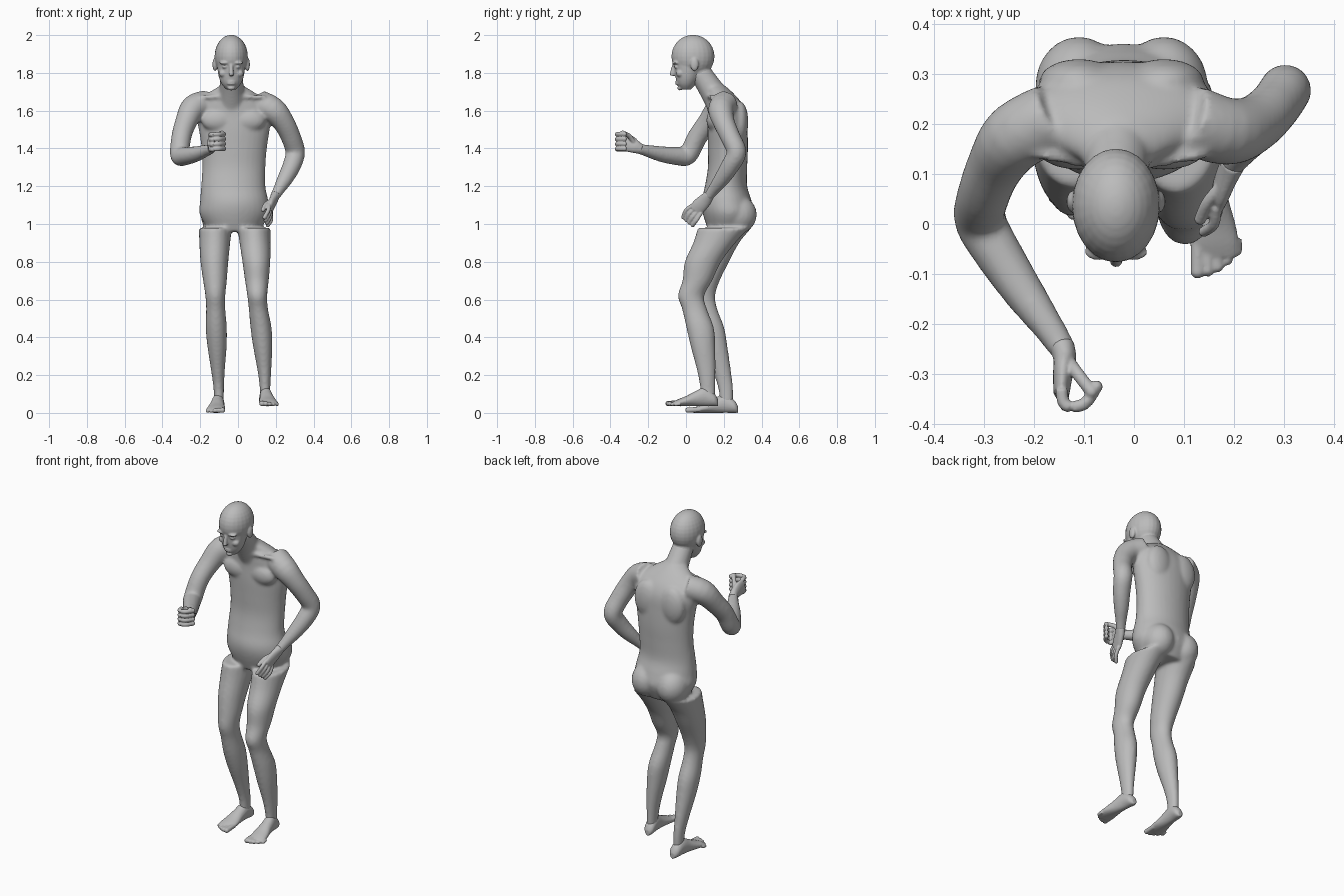
import bpy
import bmesh
import math
from mathutils import Vector, Matrix

default_cube = bpy.data.objects.get("Cube")
if default_cube:
    bpy.data.objects.remove(default_cube, do_unlink=True)

# One plain grey for the whole figure
GREY = (0.5, 0.5, 0.5, 1.0)
grey = bpy.data.materials.new("plain_grey")
grey.use_nodes = True
grey.diffuse_color = GREY
for node in grey.node_tree.nodes:
    if node.type == 'BSDF_PRINCIPLED':
        node.inputs["Base Color"].default_value = GREY

SIDES = (-1, 1)
TORSO_X = -0.025
HEAD_X = -0.036


def spline(points, steps):
    """Resample points with a smooth curve running through all of them."""
    result = []
    last = len(points) - 1
    for i in range(last):
        a, b = points[max(i - 1, 0)], points[i]
        c, d = points[i + 1], points[min(i + 2, last)]
        for s in range(steps):
            t = s / steps
            result.append(b + (c - a) * (t / 2)
                          + (a * 2 - b * 5 + c * 4 - d) * (t * t / 2)
                          + (b * 3 - a - c * 3 + d) * (t ** 3 / 2))
    result.append(points[last])
    return result


def loft(bm, points, axis=None, steps=4, sides=20):
    """Closed tube through (x, y, z, radius[, second radius]) rings."""
    points = [Vector(p if len(p) == 5 else (*p, p[3])) for p in points]
    path = spline(points, steps)
    centres = [Vector(p[:3]) for p in path]
    rings = []
    for i, p in enumerate(path):
        ahead = centres[min(i + 1, len(path) - 1)]
        behind = centres[max(i - 1, 0)]
        tangent = Vector(axis) if axis else (ahead - behind).normalized()
        u = Vector((1, 0, 0))
        u = (u - tangent * tangent.dot(u)).normalized()
        v = tangent.cross(u)
        ring = []
        for k in range(sides):
            angle = math.tau * k / sides
            offset = u * (p[3] * math.cos(angle)) + v * (p[4] * math.sin(angle))
            ring.append(bm.verts.new(centres[i] + offset))
        rings.append(ring)
    for low, high in zip(rings, rings[1:]):
        for k in range(sides):
            n = (k + 1) % sides
            bm.faces.new((low[k], low[n], high[n], high[k]))
    bm.faces.new(rings[0])
    bm.faces.new(rings[-1])


def blob(bm, centre, radii):
    """Ellipsoid."""
    matrix = Matrix.Translation(centre) @ Matrix.Diagonal((*radii, 1))
    bmesh.ops.create_uvsphere(bm, u_segments=24, v_segments=16, radius=1, matrix=matrix)


def digit(bm, points, radius):
    """Finger, thumb or toe with a rounded tip."""
    loft(bm, [(*p, radius) for p in points], sides=10)
    blob(bm, points[-1], (radius, radius, radius))


def finish(name, bm, voxel, smoothing):
    """Fuse the overlapping shapes into one smooth skin."""
    bmesh.ops.recalc_face_normals(bm, faces=bm.faces[:])
    mesh = bpy.data.meshes.new(name)
    bm.to_mesh(mesh)
    bm.free()
    mesh.materials.append(grey)
    obj = bpy.data.objects.new(name, mesh)
    bpy.context.scene.collection.objects.link(obj)
    for face in mesh.polygons:
        face.use_smooth = True
    fuse = obj.modifiers.new("fuse", 'REMESH')
    fuse.mode = 'VOXEL'
    fuse.voxel_size = voxel
    fuse.use_smooth_shade = True
    soften = obj.modifiers.new("soften", 'SMOOTH')
    soften.factor = 0.5
    soften.iterations = smoothing
    return obj


# Body: torso
body = bmesh.new()
loft(body, [
    (-.02, .22, .96, .13, .1), (-.02, .225, 1.05, .183, .135),
    (-.02, .215, 1.12, .181, .133), (-.025, .212, 1.2, .17, .112),
    (-.022, .22, 1.3, .167, .104), (-.02, .222, 1.4, .173, .106),
    (-.02, .22, 1.5, .188, .106), (-.025, .218, 1.58, .2, .102),
    (-.03, .205, 1.64, .19, .09), (-.032, .185, 1.69, .13, .068),
    (-.034, .155, 1.73, .065, .055)], axis=(0, 0, 1), sides=32)

# Body: chest, shoulder blades, buttocks and collar bones
for side in SIDES:
    blob(body, (TORSO_X + side * .085, .15, 1.55), (.085, .042, .06))
    blob(body, (TORSO_X + side * .085, .285, 1.54), (.08, .045, .11))
    blob(body, (TORSO_X + side * .085, .275, 1.05), (.088, .1, .1))
    loft(body, [(TORSO_X + side * .03, .115, 1.675, .011),
                (TORSO_X + side * .17, .14, 1.672, .011)])

# Body: neck
loft(body, [(-.033, .175, 1.65, .075), (-.034, .122, 1.73, .064),
            (-.036, .07, 1.81, .058)])

# Body: legs share one set of heights and radii
LEG_RINGS = [(.98, .088, .138), (.9, .082, .112), (.8, .074, .097),
             (.7, .063, .079), (.62, .053, .07), (.55, .051, .066),
             (.45, .056, .073), (.35, .051, .065), (.22, .036, .049),
             (.13, .028, .04), (.05, .026, .036)]
LEFT_LEG = [(.085, .2), (.09, .15), (.097, .09), (.1, .06), (.102, .027), (.108, .045),
            (.122, .075), (.131, .09), (.14, .108), (.143, .115), (.145, .118)]
RIGHT_LEG = [(-.12, .21), (-.123, .17), (-.125, .132), (-.122, .1), (-.12, .085),
             (-.118, .1), (-.115, .13), (-.111, .155), (-.106, .19), (-.102, .21),
             (-.1, .215)]
for leg in (LEFT_LEG, RIGHT_LEG):
    loft(body, [(*xy, *ring) for xy, ring in zip(leg, LEG_RINGS)], axis=(0, 0, 1))

# Body: arms from shoulder to wrist
ARM_RADII = (.07, .069, .058, .053, .052, .049, .042, .031, .026)
LEFT_ARM = [(.11, .21, 1.64), (.185, .185, 1.605), (.24, .2, 1.54), (.28, .235, 1.46),
            (.303, .268, 1.38), (.285, .235, 1.31), (.25, .19, 1.24),
            (.215, .145, 1.18), (.192, .115, 1.14)]
RIGHT_ARM = [(-.16, .215, 1.64), (-.235, .175, 1.615), (-.275, .12, 1.54),
             (-.3, .06, 1.46), (-.308, .01, 1.365), (-.28, -.045, 1.36),
             (-.225, -.13, 1.37), (-.165, -.215, 1.39), (-.137, -.26, 1.4)]
for arm in (LEFT_ARM, RIGHT_ARM):
    loft(body, [(*p, r) for p, r in zip(arm, ARM_RADII)])
finish("body", body, 0.009, 8)

# Head: skull, face and jaw
head = bmesh.new()
blob(head, (HEAD_X, .037, 1.887), (.088, .114, .114))
loft(head, [(HEAD_X, .02, 1.9, .08, .093), (HEAD_X, .015, 1.84, .075, .079),
            (HEAD_X, .008, 1.78, .066, .064), (HEAD_X, .002, 1.74, .05, .048),
            (HEAD_X, 0, 1.712, .026, .027)], axis=(0, 0, 1), sides=28)
loft(head, [(HEAD_X, .1, 1.76, .055), (HEAD_X, .06, 1.84, .06)])
# Head: nose, lips and chin
loft(head, [(HEAD_X, -.06, 1.85, .01), (HEAD_X, -.07, 1.815, .011),
            (HEAD_X, -.074, 1.785, .014)], sides=12)
for height in (1.754, 1.742):
    blob(head, (HEAD_X, -.043, height), (.024, .013, .006))
blob(head, (HEAD_X, -.032, 1.72), (.02, .014, .013))
# Head: brows, eyes, cheeks and ears
for side in SIDES:
    blob(head, (HEAD_X + side * .034, -.055, 1.853), (.03, .018, .009))
    blob(head, (HEAD_X + side * .034, -.05, 1.832), (.015, .014, .009))
    blob(head, (HEAD_X + side * .042, -.032, 1.797), (.024, .02, .02))
    blob(head, (HEAD_X + side * .086, .045, 1.845), (.013, .022, .036))
finish("head", head, 0.005, 3)

# Right hand: loose fist with the thumb on top
hand = bmesh.new()
loft(hand, [(-.145, -.24, 1.397, .025, .027), (-.138, -.27, 1.41, .023, .036),
            (-.142, -.3, 1.425, .02, .045), (-.145, -.34, 1.435, .016, .045)])
for i in range(4):
    z = 1.395 + i * .026
    digit(hand, [(-.145, -.33, z), (-.137, -.362, z), (-.1, -.36, z + .003),
                 (-.075, -.325, z + .003)], .0125)
digit(hand, [(-.13, -.275, 1.43), (-.112, -.3, 1.465), (-.085, -.335, 1.482)], .013)
finish("right_hand", hand, 0.004, 2)

# Left hand: relaxed, fingers fanned downward
hand = bmesh.new()
loft(hand, [(.2, .125, 1.155, .025, .027), (.187, .1, 1.125, .022, .036),
            (.175, .07, 1.095, .019, .04), (.168, .05, 1.07, .014, .038)])
FIRST = [Vector(p) for p in ((.165, .035, 1.1), (.16, 0, 1.072), (.14, -.015, 1.035))]
FOURTH = [Vector(p) for p in ((.175, .08, 1.06), (.175, .055, 1.02), (.157, .035, .993))]
for i in range(4):
    digit(hand, [a.lerp(b, i / 3) for a, b in zip(FIRST, FOURTH)], .011)
digit(hand, [(.178, .08, 1.125), (.148, .045, 1.105), (.132, .01, 1.075)], .012)
finish("left_hand", hand, 0.004, 2)

# Feet: rings are distance from the heel, half width, half height
FOOT_RINGS = [(0, .014, .018), (.02, .03, .034), (.07, .033, .05), (.12, .037, .04),
              (.17, .046, .027), (.21, .049, .019), (.235, .045, .013)]


def make_foot(name, side, heel, drift):
    heel_x, heel_y, sole = heel
    foot = bmesh.new()
    loft(foot, [(heel_x + drift * d, heel_y - d, sole + h, w, h)
                for d, w, h in FOOT_RINGS], axis=(0, -1, 0))
    for i in range(5):
        radius = .0145 - i * .0013
        x = heel_x + drift * .24 + side * (i * .02 - .037)
        reach = .265 - i * i * .0025
        digit(foot, [(x, heel_y - .2, sole + radius + .004),
                     (x, heel_y - reach, sole + radius)], radius)
    finish(name, foot, 0.005, 2)


make_foot("left_foot", 1, (.14, .17, .035), .1)
make_foot("right_foot", -1, (-.1, .275, 0), -.08)
